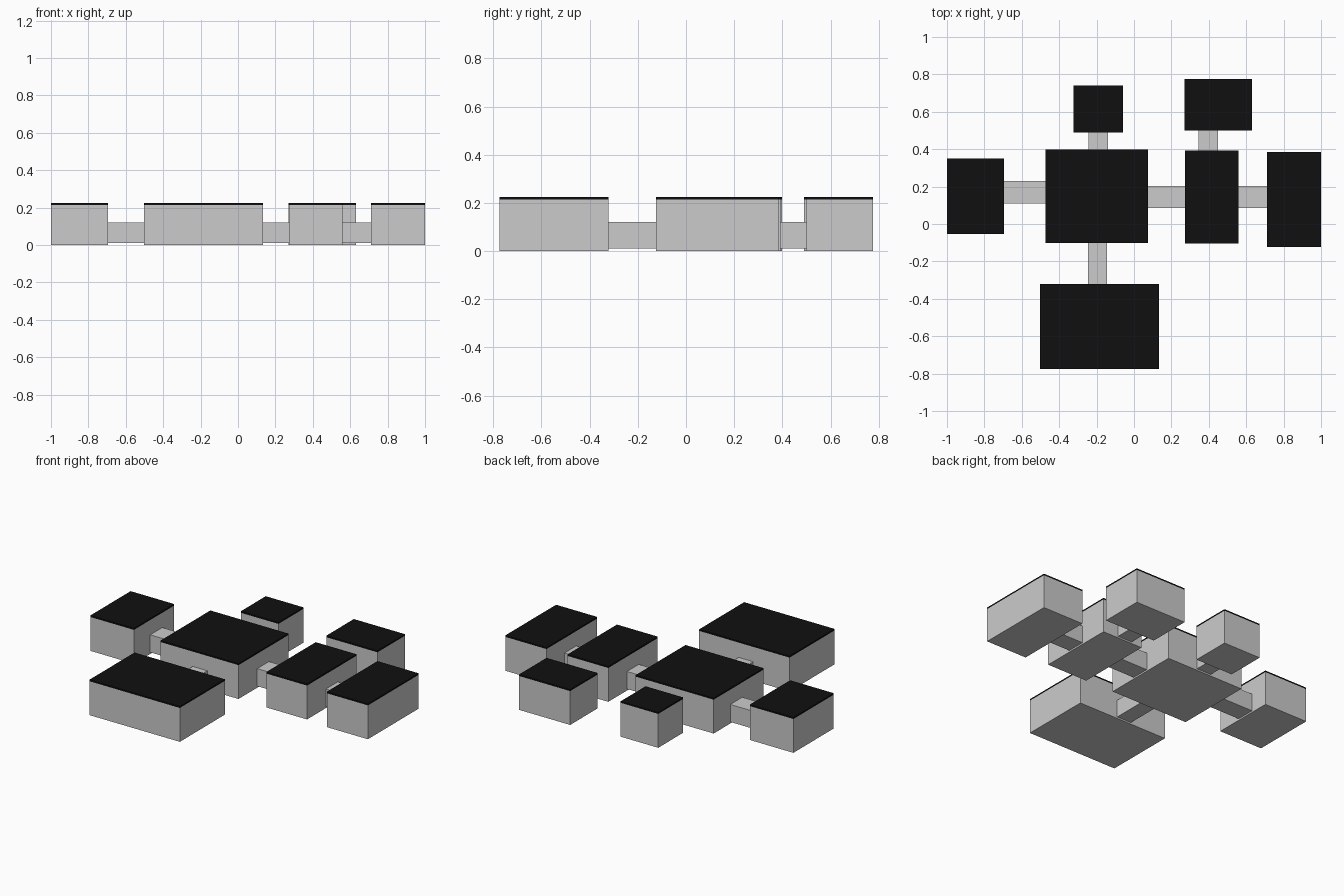
import bpy

if "Cube" in bpy.data.objects:
    bpy.data.objects.remove(bpy.data.objects["Cube"])

FLOOR, WALL_TOP, ROOF_TOP = 0.01, 0.215, 0.225
HALL_TOP = 0.121


def material(name, value):
    m = bpy.data.materials.new(name)
    m.diffuse_color = (value, value, value, 1)
    m.use_nodes = True
    m.node_tree.nodes["Principled BSDF"].inputs["Base Color"].default_value = m.diffuse_color
    return m


def block(name, x0, x1, y0, y1, z0, z1, mat=None):
    bpy.ops.mesh.primitive_cube_add(
        size=1, location=((x0 + x1) / 2, (y0 + y1) / 2, (z0 + z1) / 2))
    ob = bpy.context.object
    ob.name = name
    ob.scale = (x1 - x0, y1 - y0, z1 - z0)
    bpy.ops.object.transform_apply(location=False, rotation=False, scale=True)
    if mat:
        ob.data.materials.append(mat)


roof_mat = material("roof_black", 0.005)
floor_mat = material("floor_light", 0.6)

# Rooms: floor slab, wall block and flat roof (x0, x1, y0, y1)
rooms = {
    "west_room": (-1.0, -0.694, -0.054, 0.35),
    "main_hall": (-0.473, 0.075, -0.102, 0.398),
    "north_closet": (-0.323, -0.059, 0.49, 0.74),
    "north_east_room": (0.271, 0.63, 0.5, 0.776),
    "east_room": (0.272, 0.558, -0.104, 0.392),
    "far_east_room": (0.711, 1.0, -0.124, 0.385),
    "south_room": (-0.502, 0.133, -0.774, -0.322),
}
for name, r in rooms.items():
    block(name + "_floor", *r, 0, FLOOR, floor_mat)
    block(name + "_walls", *r, FLOOR, WALL_TOP)
    block(name + "_roof", *r, WALL_TOP, ROOF_TOP, roof_mat)

# Low corridors joining the rooms
corridors = {
    "west_corridor": (-0.694, -0.473, 0.11, 0.231),
    "east_corridor": (0.075, 0.272, 0.086, 0.204),
    "far_east_corridor": (0.558, 0.711, 0.086, 0.204),
    "north_corridor": (-0.243, -0.14, 0.398, 0.49),
    "north_east_corridor": (0.346, 0.449, 0.392, 0.5),
    "south_corridor": (-0.247, -0.144, -0.322, -0.102),
}
for name, c in corridors.items():
    block(name, *c, FLOOR, HALL_TOP)
